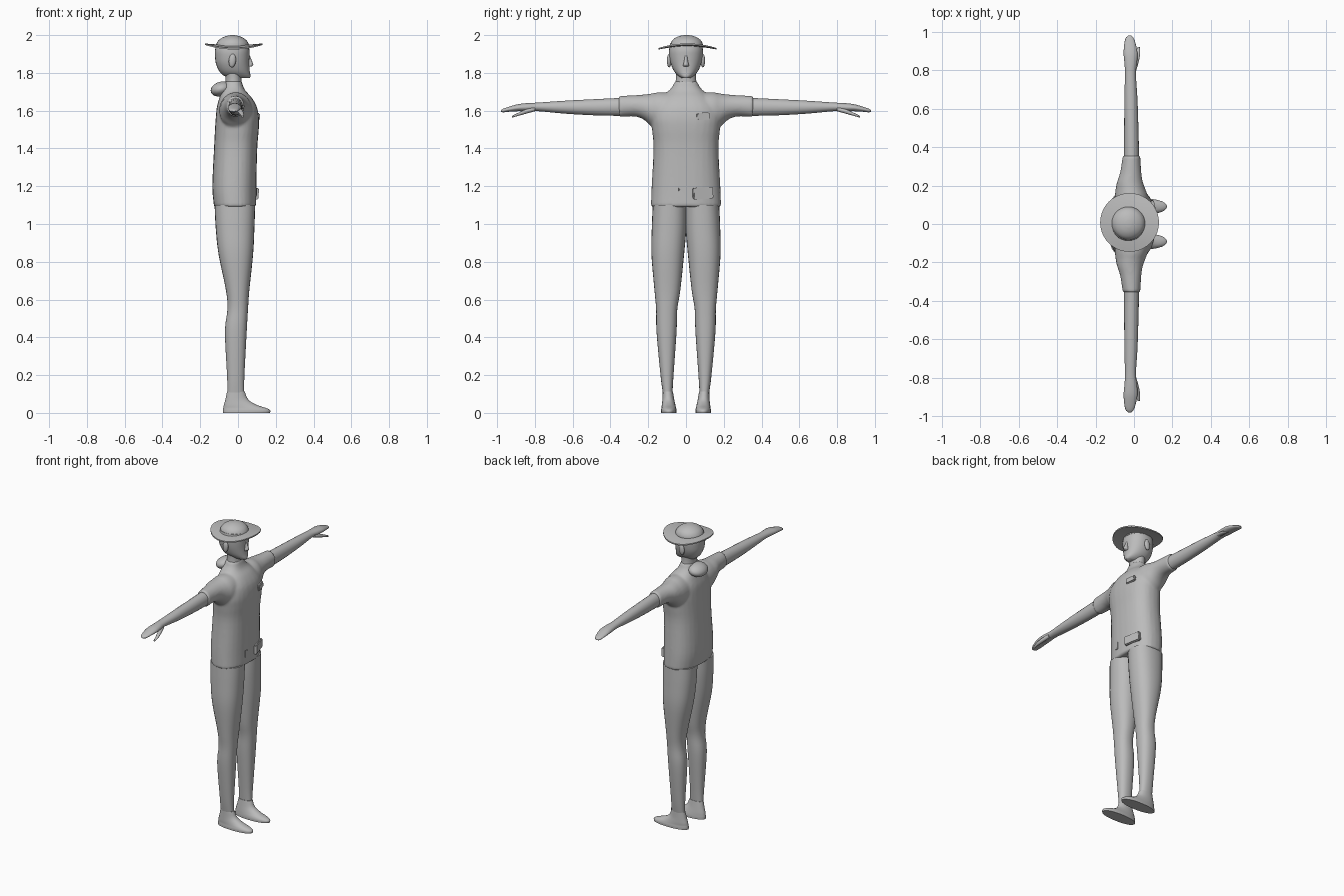
import bpy, bmesh, math
from mathutils import Matrix, Vector

if "Cube" in bpy.data.objects:
    bpy.data.objects.remove(bpy.data.objects["Cube"])

grey = bpy.data.materials.new("plain grey")
grey.diffuse_color = (0.5, 0.5, 0.5, 1)
grey.use_nodes = True
grey.node_tree.nodes["Principled BSDF"].inputs["Base Color"].default_value = grey.diffuse_color


def finish(name, bm, angle=40):
    bmesh.ops.recalc_face_normals(bm, faces=bm.faces)
    me = bpy.data.meshes.new(name)
    bm.to_mesh(me)
    bm.free()
    ob = bpy.data.objects.new(name, me)
    bpy.context.collection.objects.link(ob)
    me.materials.append(grey)
    bpy.ops.object.select_all(action='DESELECT')
    ob.select_set(True)
    bpy.context.view_layer.objects.active = ob
    bpy.ops.object.shade_smooth_by_angle(angle=math.radians(angle))
    return ob


def loft(bm, axis, rings, power=2.0, sides=28, steps=4):
    """Rings are (position, u min, u max, v min, v max), joined by a smooth curve."""
    pts = [Vector(r) for r in rings]
    fine = []
    for i in range(len(pts) - 1):
        a, b = pts[i], pts[i + 1]
        ta = (b - pts[i - 1]) / 2 if i else b - a
        tb = (pts[i + 2] - a) / 2 if i + 2 < len(pts) else b - a
        for k in range(steps):
            t = k / steps
            fine.append(a * (2*t**3 - 3*t*t + 1) + ta * (t**3 - 2*t*t + t)
                        + b * (3*t*t - 2*t**3) + tb * (t**3 - t*t))
    fine.append(pts[-1])
    loops = []
    for p, u0, u1, v0, v1 in fine:
        loop = []
        for k in range(sides):
            t = 2 * math.pi * k / sides
            c, s = math.cos(t), math.sin(t)
            u = (u0 + u1) / 2 + (u1 - u0) / 2 * math.copysign(abs(c) ** (2 / power), c)
            v = (v0 + v1) / 2 + (v1 - v0) / 2 * math.copysign(abs(s) ** (2 / power), s)
            loop.append(bm.verts.new((u, v, p) if axis == 'z' else (u, p, v)))
        loops.append(loop)
    for a, b in zip(loops, loops[1:]):
        for k in range(sides):
            j = (k + 1) % sides
            bm.faces.new((a[k], a[j], b[j], b[k]))
    bm.faces.new(loops[0])
    bm.faces.new(loops[-1])


def ellipsoid(name, loc, size, yaw=0, pitch=0):
    bm = bmesh.new()
    bmesh.ops.create_uvsphere(bm, u_segments=24, v_segments=14, radius=1)
    bm.transform(Matrix.Translation(loc) @ Matrix.Rotation(yaw, 4, 'Z')
                 @ Matrix.Rotation(pitch, 4, 'Y') @ Matrix.Diagonal((*size, 1)))
    return finish(name, bm, 80)


def flip(rings):
    return [(-p, *rest) for p, *rest in rings]


# shirt: torso and short sleeves fused into one skin
bm = bmesh.new()
loft(bm, 'z', [(1.09, -.127, .096, -.186, .186), (1.2, -.136, .097, -.182, .182),
               (1.4, -.127, .102, -.172, .172), (1.5, -.122, .11, -.18, .18),
               (1.56, -.118, .111, -.185, .185), (1.62, -.112, .1, -.17, .17),
               (1.67, -.098, .072, -.13, .13), (1.705, -.087, .04, -.092, .092),
               (1.73, -.076, .027, -.07, .07), (1.755, -.068, .02, -.06, .06)], 2.4)
sleeve = [(0, -.1, .08, 1.5, 1.69), (.13, -.1, .075, 1.5, 1.698), (.18, -.096, .06, 1.515, 1.691),
          (.22, -.088, .046, 1.55, 1.686), (.27, -.072, .038, 1.569, 1.682),
          (.356, -.058, .033, 1.566, 1.678)]
for rings in (sleeve, flip(sleeve)):
    loft(bm, 'y', rings)
shirt = finish("shirt", bm, 50)
fuse = shirt.modifiers.new("fuse", 'REMESH')
fuse.mode = 'VOXEL'
fuse.voxel_size = 0.009
fuse.use_smooth_shade = True
relax = shirt.modifiers.new("relax", 'SMOOTH')
relax.factor = 0.5
relax.iterations = 4

# arms with mitten hands and thumbs
arm = [(.33, -.052, .027, 1.572, 1.668), (.5, -.051, .023, 1.576, 1.66),
       (.65, -.05, .018, 1.585, 1.652), (.78, -.047, .01, 1.597, 1.643),
       (.84, -.05, .016, 1.596, 1.64), (.89, -.054, .018, 1.597, 1.634),
       (.94, -.05, .008, 1.594, 1.62), (.968, -.043, -.002, 1.591, 1.61),
       (.98, -.03, -.014, 1.595, 1.602)]
thumb = [(.8, -.012, .012, 1.597, 1.62), (.85, .0, .026, 1.583, 1.606),
         (.89, .012, .032, 1.572, 1.588), (.92, .018, .03, 1.563, 1.573)]
# trousers legs and shoes, defined on the +y side
leg = [(.1, -.055, .032, .072, .122), (.2, -.058, .034, .066, .135), (.43, -.069, .046, .05, .156),
       (.55, -.056, .053, .046, .158), (.65, -.064, .06, .03, .167), (.84, -.103, .08, .01, .183),
       (.98, -.118, .087, -.002, .181), (1.1, -.124, .091, -.005, .176)]
shoe = [(0, -.08, .17, .05, .132), (.014, -.08, .17, .05, .132), (.026, -.078, .148, .052, .13),
        (.042, -.075, .1, .056, .128), (.07, -.067, .055, .062, .125), (.112, -.058, .036, .069, .123)]
for side, sgn in (("left", 1), ("right", -1)):
    bm = bmesh.new()
    for rings in (arm, thumb):
        loft(bm, 'y', rings if sgn > 0 else flip(rings), sides=20)
    finish(side + "_arm", bm, 60)
    for part, rings, power in (("_leg", leg, 2.3), ("_shoe", shoe, 2.2)):
        bm = bmesh.new()
        loft(bm, 'z', rings, power)
        bm.transform(Matrix.Diagonal((1, sgn, 1, 1)))
        finish(side + part, bm)
    ellipsoid(side + "_ear", (-.03, sgn * .089, 1.865), (.019, .012, .036), 0, .1)

# head, neck and nose
bm = bmesh.new()
loft(bm, 'z', [(1.772, -.045, .062, -.022, .022), (1.785, -.075, .066, -.042, .042),
               (1.81, -.1, .062, -.064, .064), (1.85, -.117, .06, -.081, .081),
               (1.89, -.122, .061, -.089, .089), (1.92, -.122, .061, -.09, .09),
               (1.955, -.112, .053, -.084, .084)], 2.15)
finish("head", bm, 60)
bm = bmesh.new()
loft(bm, 'z', [(1.69, -.075, .03, -.075, .075), (1.75, -.066, .02, -.055, .055),
               (1.82, -.07, .018, -.055, .055)])
finish("neck", bm)
bm = bmesh.new()
loft(bm, 'z', [(1.833, .045, .07, -.014, .014), (1.843, .045, .081, -.015, .015),
               (1.865, .045, .073, -.01, .01), (1.893, .045, .062, -.007, .007)], sides=12)
finish("nose", bm)

# hat brim: disc bent up fore and aft, down at the sides
bm = bmesh.new()
bands, sides = (0, .4, .6, .8, 1), 40
for z, lower in ((.004, False), (-.004, True)):
    prev = None
    for f in bands[1:]:
        row = []
        for k in range(sides):
            t = 2 * math.pi * k / sides
            c, s = f * math.cos(t), f * math.sin(t)
            row.append(bm.verts.new((-.023 + .153 * c, .008 + .153 * s,
                                     1.944 + z + .008 * c * c - .016 * s * s)))
        if prev:
            for k in range(sides):
                j = (k + 1) % sides
                bm.faces.new((prev[k], prev[j], row[j], row[k]))
        else:
            bm.faces.new(row)
        prev = row
    if lower:
        for k in range(sides):
            j = (k + 1) % sides
            bm.faces.new((top[k], top[j], prev[j], prev[k]))
    top = prev
finish("hat_brim", bm)

# hat crown with a shallow front pinch
bm = bmesh.new()
loft(bm, 'z', [(1.935, -.118, .06, -.084, .09), (1.955, -.114, .056, -.082, .088),
               (1.975, -.1, .042, -.07, .076), (1.99, -.076, .018, -.048, .054),
               (1.998, -.05, -.008, -.022, .028), (2.0, -.034, -.024, -.003, .009)])
finish("hat_crown", bm, 60)

# rolled neckerchief behind the neck
ellipsoid("neck_roll", (-.09, 0, 1.715), (.056, .072, .038), 0, -.3)


# shirt pockets: soft-edged plates lying on the chest and belly
def pocket(name, loc, size, yaw, roll=0.0, pitch=0.0):
    bm = bmesh.new()
    bmesh.ops.create_cube(bm, size=1)
    bm.transform(Matrix.Diagonal((*size, 1)))
    bmesh.ops.bevel(bm, geom=bm.edges[:], offset=.005, segments=2, affect='EDGES')
    bm.transform(Matrix.Translation(loc) @ Matrix.Rotation(yaw, 4, 'Z')
                 @ Matrix.Rotation(pitch, 4, 'Y') @ Matrix.Rotation(roll, 4, 'X'))
    finish(name, bm)


pocket("chest_pocket", (.1, .09, 1.57), (.02, .068, .038), .22, .08)
pocket("belly_pocket", (.082, .088, 1.163), (.03, .11, .062), .27, .06)
pocket("small_pouch", (.089, -.048, 1.168), (.018, .03, .055), -.15, -.05)
